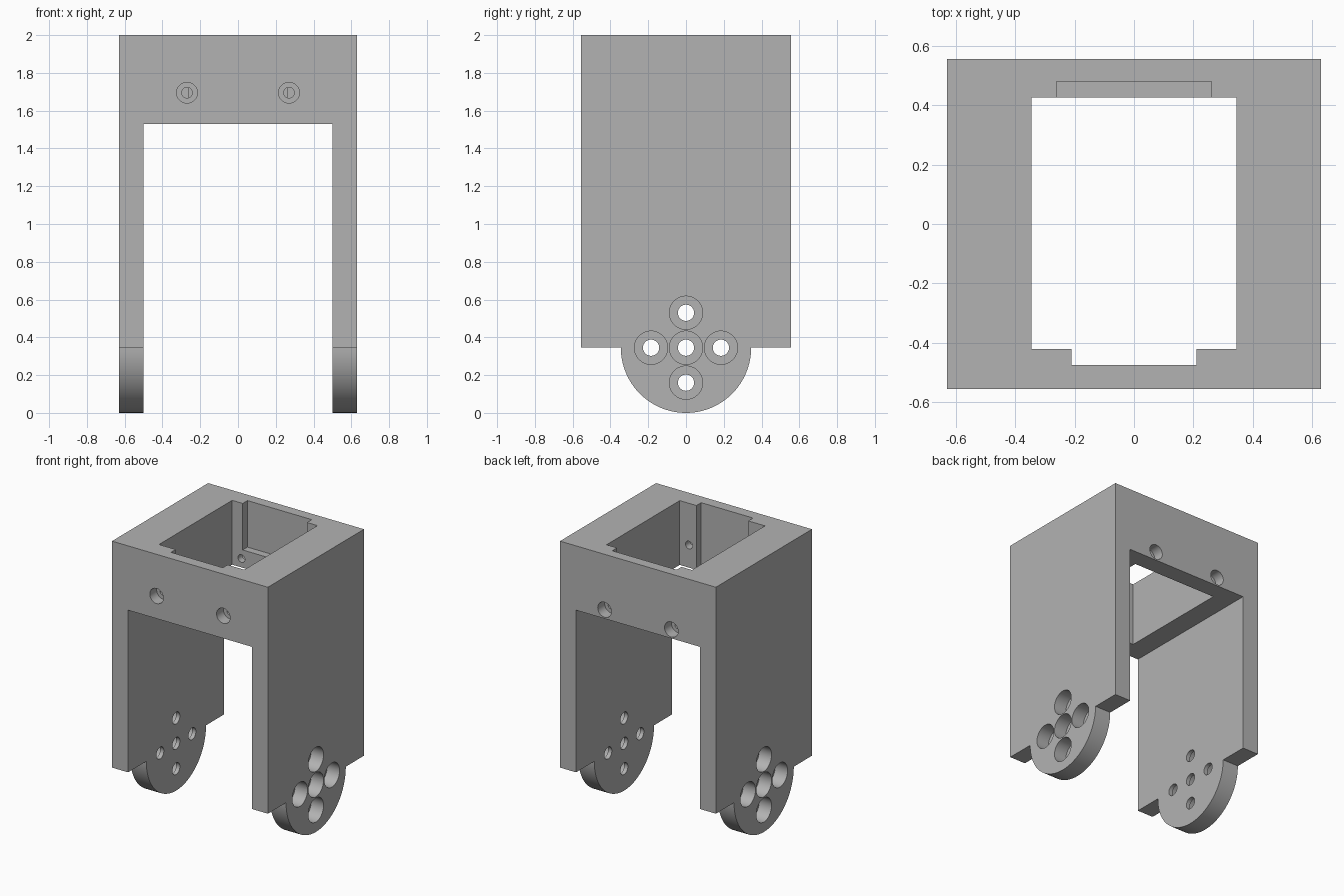
import bpy, bmesh, math
from mathutils import Matrix, Vector

cube = bpy.data.objects.get("Cube")
if cube:
    bpy.data.objects.remove(cube, do_unlink=True)

grey = bpy.data.materials.new("plain grey")
grey.use_nodes = True
colour = (0.45, 0.45, 0.45, 1)
grey.diffuse_color = colour
grey.node_tree.nodes["Principled BSDF"].inputs["Base Color"].default_value = colour

HALF_X, HALF_Y, TOP = 0.63, 0.555, 2.0
PIVOT = 0.345          # lobe radius and height of its centre
WALL = 0.13            # leg thickness


def add_object(name, bm):
    bmesh.ops.recalc_face_normals(bm, faces=bm.faces)
    mesh = bpy.data.meshes.new(name)
    bm.to_mesh(mesh)
    bm.free()
    obj = bpy.data.objects.new(name, mesh)
    bpy.context.collection.objects.link(obj)
    obj.data.materials.append(grey)
    return obj


def cut(shape):
    """Subtract a helper shape from the bracket and discard it."""
    shape.hide_render = True
    mod = bracket.modifiers.new("cut", 'BOOLEAN')
    mod.operation = 'DIFFERENCE'
    mod.solver = 'EXACT'
    mod.object = shape
    bpy.context.view_layer.objects.active = bracket
    bpy.ops.object.modifier_apply(modifier=mod.name)
    bpy.data.objects.remove(shape, do_unlink=True)


def cut_box(x, y, z):
    bm = bmesh.new()
    size = [b - a for a, b in (x, y, z)]
    mid = [(a + b) / 2 for a, b in (x, y, z)]
    bmesh.ops.create_cube(bm, size=1, matrix=Matrix.Translation(mid) @ Matrix.Diagonal((*size, 1)))
    cut(add_object("box_cutter", bm))


def cut_hole(face, inward, radius, depth):
    """Round hole starting just outside a face point and running inward."""
    inward, start = Vector(inward), 0.05
    bm = bmesh.new()
    turn = inward.to_track_quat('Z', 'Y').to_matrix().to_4x4()
    centre = Vector(face) + inward * (depth - start) / 2
    bmesh.ops.create_cone(bm, cap_ends=True, segments=48, radius1=radius, radius2=radius,
                          depth=depth + start, matrix=Matrix.Translation(centre) @ turn)
    cut(add_object("hole_cutter", bm))


def counterbored_hole(face, inward, outer, inner, bore, through):
    cut_hole(face, inward, inner, through)
    cut_hole(face, inward, outer, bore)


# Side profile with a round lobe, extruded across the full width
profile = [(HALF_Y, PIVOT), (HALF_Y, TOP), (-HALF_Y, TOP), (-HALF_Y, PIVOT)]
steps = 48
for i in range(steps + 1):
    a = math.pi + math.pi * i / steps
    profile.append((PIVOT * math.cos(a), PIVOT + PIVOT * math.sin(a)))
bm = bmesh.new()
face = bm.faces.new([bm.verts.new((-HALF_X, y, z)) for y, z in profile])
swept = bmesh.ops.extrude_face_region(bm, geom=[face])["geom"]
bmesh.ops.translate(bm, vec=(2 * HALF_X, 0, 0),
                    verts=[v for v in swept if isinstance(v, bmesh.types.BMVert)])
bracket = add_object("bracket", bm)

# Gap between the legs, socket opening and its two notches
inner_x = HALF_X - WALL
cut_box((-inner_x, inner_x), (-1, 1), (-1, 1.53))
cut_box((-0.345, 0.345), (-0.42, 0.425), (1, 3))
cut_box((-0.21, 0.21), (-0.475, 0), (1, 3))
cut_box((-0.26, 0.26), (0, 0.48), (1.66, 3))

for side in (-1, 1):
    # Screw holes through the front and back walls
    counterbored_hole((side * 0.27, -HALF_Y, 1.695), (0, 1, 0), 0.055, 0.028, 0.08, 0.25)
    counterbored_hole((side * 0.27, HALF_Y, 1.595), (0, -1, 0), 0.055, 0.028, 0.08, 0.25)
    # Cross of five counterbored holes in each leg
    for y, z in ((0, 0), (0.185, 0), (-0.185, 0), (0, 0.185), (0, -0.185)):
        counterbored_hole((side * HALF_X, y, PIVOT + z), (-side, 0, 0), 0.088, 0.043, 0.1, 0.25)

bpy.ops.object.select_all(action='DESELECT')
bracket.select_set(True)
bpy.context.view_layer.objects.active = bracket
bpy.ops.object.shade_smooth_by_angle(angle=math.radians(30))
